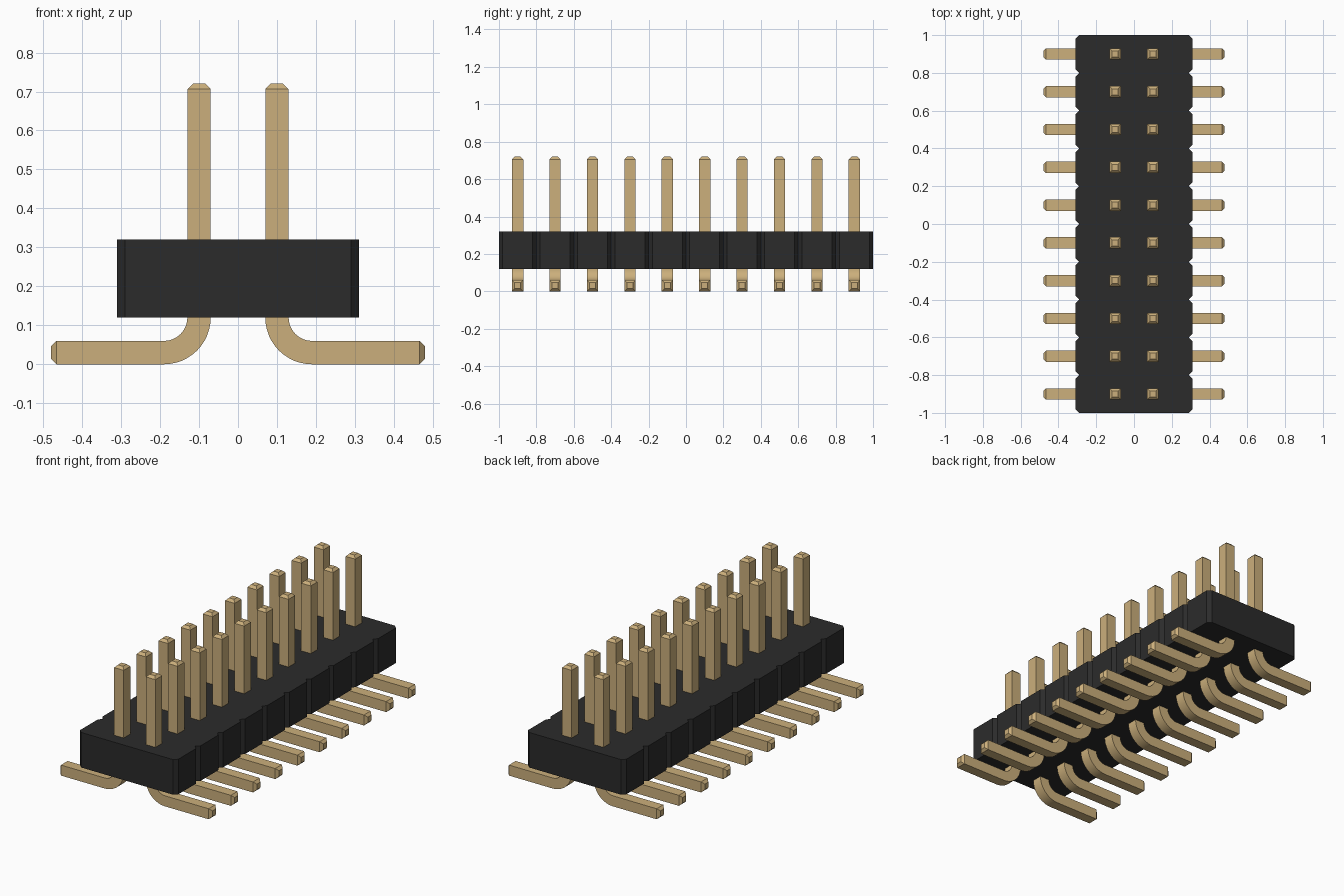
import bpy, bmesh, math
from mathutils import Vector

if "Cube" in bpy.data.objects:
    bpy.data.objects.remove(bpy.data.objects["Cube"], do_unlink=True)

COUNT, PITCH = 10, 0.2
HALF = 0.03      # half width of a square pin
TIP = 0.016      # half width of its tapered ends
TAPER = 0.014


def material(name, color):
    mat = bpy.data.materials.new(name)
    mat.use_nodes = True
    mat.diffuse_color = color
    mat.node_tree.nodes["Principled BSDF"].inputs["Base Color"].default_value = color
    return mat


def finish(bm, name, mat):
    bmesh.ops.recalc_face_normals(bm, faces=bm.faces[:])
    mesh = bpy.data.meshes.new(name)
    bm.to_mesh(mesh)
    bm.free()
    mesh.materials.append(mat)
    obj = bpy.data.objects.new(name, mesh)
    bpy.context.collection.objects.link(obj)
    return obj


black = material("black plastic", (0.024, 0.024, 0.024, 1))
gold = material("gold metal", (0.60, 0.43, 0.20, 1))

# Housing: outline of chamfered cells, extruded upwards
side, notch, bottom, height = 0.31, 0.02, 0.12, 0.2
right = []
for i in range(COUNT):
    y = (i - COUNT / 2) * PITCH
    right += [(side - notch, y), (side, y + notch), (side, y + PITCH - notch)]
right.append((side - notch, COUNT / 2 * PITCH))
outline = right + [(-x, y) for x, y in reversed(right)]
bm = bmesh.new()
base = bm.faces.new([bm.verts.new((x, y, bottom)) for x, y in outline])
top = bmesh.ops.extrude_face_region(bm, geom=[base])
bmesh.ops.translate(bm, vec=(0, 0, height),
                    verts=[v for v in top["geom"] if isinstance(v, bmesh.types.BMVert)])
finish(bm, "housing", black)

# Pin: square section swept down, round the bend and out to the foot
px, tip_z, foot_x, radius = 0.1, 0.72, 0.48, 0.09
centre_x, centre_z = px + radius, HALF + radius
stations = [(px, tip_z, 0, TIP), (px, tip_z - TAPER, 0, HALF)]
steps = 12
for i in range(steps + 1):
    a = math.pi / 2 * i / steps
    stations.append((centre_x - radius * math.cos(a),
                     centre_z - radius * math.sin(a), a, HALF))
stations += [(foot_x - TAPER, HALF, math.pi / 2, HALF), (foot_x, HALF, math.pi / 2, TIP)]

bm = bmesh.new()
rings = []
for x, z, a, h in stations:
    across = Vector((math.cos(a), 0, math.sin(a)))
    rings.append([bm.verts.new(Vector((x, 0, z)) + across * (u * h) + Vector((0, v * h, 0)))
                  for u, v in ((-1, -1), (1, -1), (1, 1), (-1, 1))])
for r, s in zip(rings, rings[1:]):
    for k in range(4):
        n = (k + 1) % 4
        bm.faces.new((r[k], r[n], s[n], s[k]))
bm.faces.new(rings[0])
bm.faces.new(rings[-1])
bmesh.ops.translate(bm, vec=(0, -(COUNT - 1) / 2 * PITCH, 0), verts=bm.verts[:])
pins = finish(bm, "pins", gold)

bpy.context.view_layer.objects.active = pins
pins.select_set(True)
bpy.ops.object.shade_smooth_by_angle(angle=math.radians(25))

# Opposite row and repeats along the housing
mirror = pins.modifiers.new("opposite_row", 'MIRROR')
mirror.use_mirror_merge = False
array = pins.modifiers.new("pin_row", 'ARRAY')
array.count = COUNT
array.use_relative_offset = False
array.use_constant_offset = True
array.constant_offset_displace = (0, PITCH, 0)
